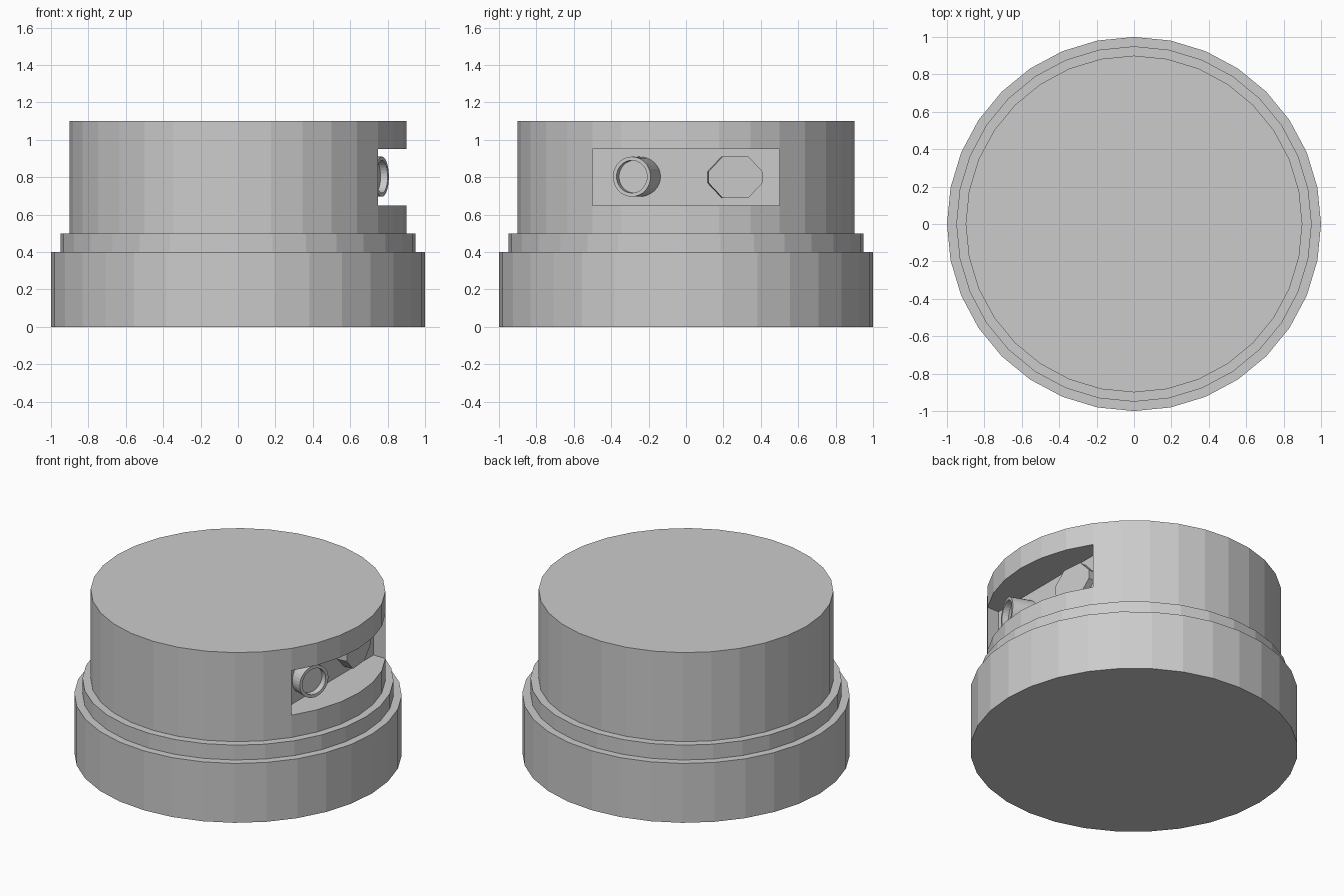
import bpy, bmesh, math
from mathutils import Matrix, Vector

if "Cube" in bpy.data.objects:
    bpy.data.objects.remove(bpy.data.objects["Cube"])


def lathe_prism(name, points, z0, z1):
    """Extrude a closed xy outline from z0 to z1."""
    bm = bmesh.new()
    face = bm.faces.new([bm.verts.new((x, y, z0)) for x, y in points])
    top = bmesh.ops.extrude_face_region(bm, geom=[face])["geom"]
    moved = [v for v in top if isinstance(v, bmesh.types.BMVert)]
    bmesh.ops.translate(bm, verts=moved, vec=(0, 0, z1 - z0))
    bmesh.ops.recalc_face_normals(bm, faces=bm.faces)
    mesh = bpy.data.meshes.new(name)
    bm.to_mesh(mesh)
    bm.free()
    obj = bpy.data.objects.new(name, mesh)
    bpy.context.collection.objects.link(obj)
    return obj


def circle(r, n):
    return [(r * math.cos(math.tau * i / n), r * math.sin(math.tau * i / n)) for i in range(n)]


def aim(obj, x, y, z, degrees):
    """Place the local origin and turn local z outward in the xy plane."""
    a = math.radians(degrees)
    out = Vector((math.cos(a), math.sin(a), 0))
    side = Vector((-math.sin(a), math.cos(a), 0))
    rot = Matrix((side, (0, 0, 1), out)).transposed().to_4x4()
    obj.matrix_world = Matrix.Translation((x, y, z)) @ rot


def cut(obj, cutter):
    mod = obj.modifiers.new("cut", "BOOLEAN")
    mod.operation, mod.solver, mod.object = "DIFFERENCE", "EXACT", cutter
    cutter.hide_render = True
    cutter.display_type = "WIRE"


# stacked drum body
lathe_prism("base_drum", circle(1.0, 32), 0, 0.4)
lathe_prism("middle_ring", circle(0.95, 32), 0.4, 0.5)
upper = lathe_prism("upper_drum", circle(0.9, 32), 0.5, 1.1)

# window slot in the right side
slot = lathe_prism("slot_cutter", [(0.66, -0.5), (1.2, -0.5), (1.2, 0.5), (0.66, 0.5)], 0.65, 0.95)
cut(upper, slot)

# round lens barrel with a recessed front
barrel = lathe_prism("lens_barrel", circle(0.107, 32), -0.16, 0)
recess = lathe_prism("lens_recess_cutter", circle(0.087, 32), -0.04, 0.1)
for part in (barrel, recess):
    aim(part, 0.77, -0.29, 0.803, -20)
cut(barrel, recess)

# eight-sided sensor plate
w, h, a, b = 0.145, 0.11, 0.07, 0.03
outline = [(w, -b), (w, b), (a, h), (-a, h), (-w, b), (-w, -b), (-a, -h), (a, -h)]
sensor = lathe_prism("sensor_plate", outline, -0.08, 0)
aim(sensor, 0.715, 0.265, 0.8, 5)
